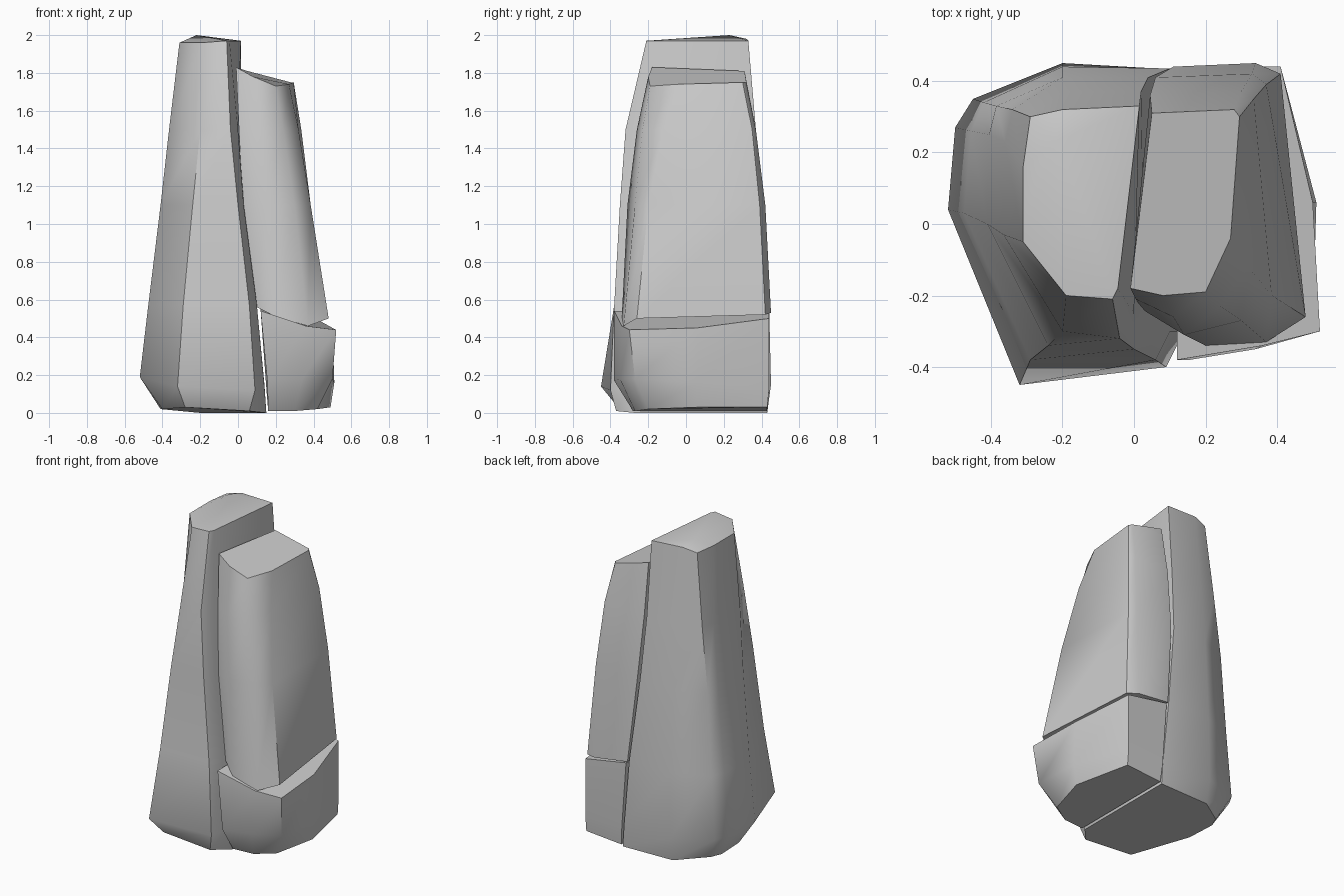
import bpy, bmesh, math


def rock(name, rings, peak=None):
    """Loft matching counter-clockwise rings (bottom to top) into a closed chunk."""
    bm = bmesh.new()
    loops = [[bm.verts.new(p) for p in ring] for ring in rings]
    n = len(loops[0])
    for lo, hi in zip(loops, loops[1:]):
        for i in range(n):
            j = (i + 1) % n
            bm.faces.new((lo[i], lo[j], hi[j], hi[i]))
    bm.faces.new(loops[0][::-1])
    if peak:
        tip = bm.verts.new(peak)
        for i in range(n):
            bm.faces.new((loops[-1][i], loops[-1][(i + 1) % n], tip))
    else:
        bm.faces.new(loops[-1])
    bmesh.ops.recalc_face_normals(bm, faces=bm.faces)
    me = bpy.data.meshes.new(name)
    bm.to_mesh(me)
    bm.free()
    ob = bpy.data.objects.new(name, me)
    bpy.context.collection.objects.link(ob)
    bpy.ops.object.select_all(action='DESELECT')
    ob.select_set(True)
    bpy.context.view_layer.objects.active = ob
    bpy.ops.object.shade_smooth_by_angle(angle=math.radians(50))
    return ob


def level(z, pts):
    return [(x, y, z) for x, y in pts]


# tall left pillar
rock("tall_pillar", [
    [(-.28, -.36, .03), (.06, -.37, .01), (.15, -.27, 0), (.15, .43, 0),
     (-.20, .42, 0), (-.38, .29, .02), (-.41, .22, .02), (-.40, .03, .02)],
    [(-.32, -.45, .14), (.09, -.40, .12), (.14, -.30, .14), (.14, .43, .15),
     (-.20, .45, .15), (-.45, .35, .17), (-.50, .27, .18), (-.52, .04, .19)],
    level(.57, [(-.29, -.38), (.06, -.38), (.10, -.30), (.10, .435),
                (-.20, .44), (-.42, .34), (-.455, .26), (-.475, .03)]),
    level(1.1, [(-.24, -.34), (.0, -.35), (.03, -.27), (.04, .41),
                (-.20, .41), (-.385, .33), (-.405, .25), (-.41, 0)]),
    level(1.5, [(-.20, -.30), (-.04, -.32), (.0, -.25), (.02, .37),
                (-.20, .37), (-.34, .32), (-.36, .23), (-.365, -.03)]),
    [(-.19, -.20, 1.96), (-.06, -.21, 1.97), (-.045, -.18, 1.97), (.015, .33, 1.97),
     (-.20, .32, 1.98), (-.29, .30, 1.96), (-.31, .16, 1.96), (-.31, -.05, 1.96)],
], peak=(-.22, .23, 2.0))

# leaning slab on the upper right
rock("upper_slab", [
    [(.10, -.27, .56), (.20, -.34, .51), (.37, -.33, .46), (.48, -.26, .50),
     (.41, .42, .52), (.34, .45, .53), (.11, .44, .56)],
    level(1.1, [(.025, -.24), (.14, -.31), (.30, -.27), (.385, -.2),
                (.37, .39), (.33, .42), (.06, .41)]),
    level(1.5, [(.005, -.21), (.11, -.26), (.24, -.23), (.32, -.12),
                (.335, .35), (.30, .37), (.045, .36)]),
    [(-.01, -.18, 1.83), (.08, -.20, 1.78), (.20, -.19, 1.73), (.27, -.04, 1.74),
     (.295, .30, 1.75), (.28, .32, 1.75), (.05, .31, 1.81)],
])

# squat block on the lower right
rock("lower_block", [
    [(.16, -.28, .01), (.30, -.27, .01), (.42, -.20, .02), (.49, .06, .03),
     (.41, .43, .03), (.16, .43, .01)],
    [(.155, -.38, .17), (.34, -.35, .18), (.50, -.27, .18), (.51, .06, .16),
     (.41, .44, .13), (.15, .44, .13)],
    [(.12, -.38, .54), (.36, -.34, .46), (.52, -.30, .44), (.50, .06, .45),
     (.41, .44, .50), (.12, .44, .55)],
])
